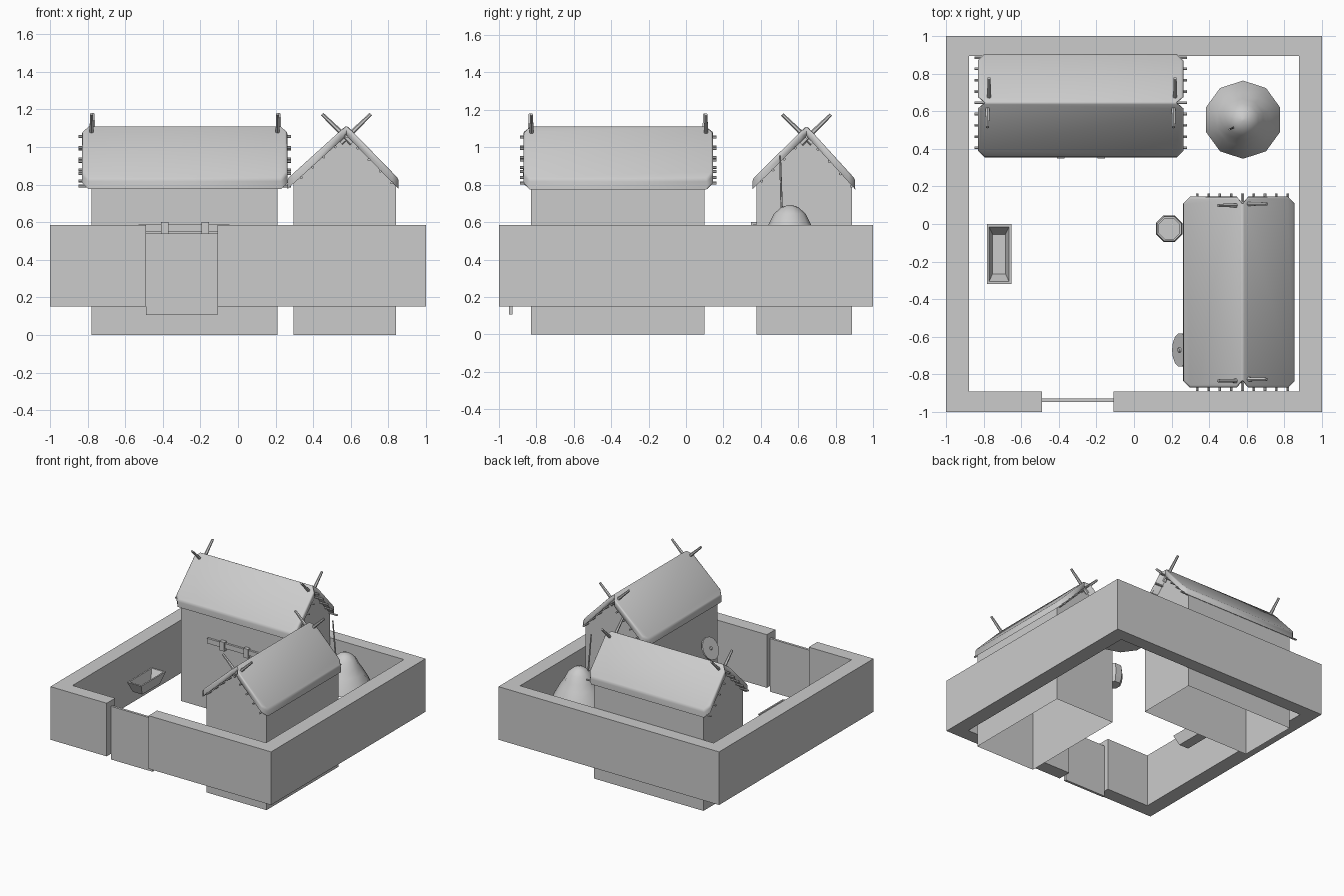
import bpy, bmesh, math
from mathutils import Vector, Matrix

if "Cube" in bpy.data.objects:
    bpy.data.objects.remove(bpy.data.objects["Cube"])


def finish(name, bm, smooth=None):
    bmesh.ops.recalc_face_normals(bm, faces=bm.faces)
    me = bpy.data.meshes.new(name)
    bm.to_mesh(me)
    bm.free()
    ob = bpy.data.objects.new(name, me)
    bpy.context.collection.objects.link(ob)
    if smooth:
        bpy.ops.object.select_all(action='DESELECT')
        ob.select_set(True)
        bpy.context.view_layer.objects.active = ob
        bpy.ops.object.shade_smooth_by_angle(angle=math.radians(smooth))
    return ob


def box(name, x0, x1, y0, y1, z0, z1):
    bm = bmesh.new()
    m = Matrix.Translation(((x0 + x1) / 2, (y0 + y1) / 2, (z0 + z1) / 2)) @ Matrix.Diagonal((x1 - x0, y1 - y0, z1 - z0, 1))
    bmesh.ops.create_cube(bm, size=1, matrix=m)
    return finish(name, bm)


def rod(name, a, b, r1, r2, n=6):
    a, b = Vector(a), Vector(b)
    d = b - a
    bm = bmesh.new()
    m = Matrix.Translation((a + b) / 2) @ d.to_track_quat('Z', 'Y').to_matrix().to_4x4()
    bmesh.ops.create_cone(bm, cap_ends=True, segments=n, radius1=r1, radius2=r2, depth=d.length, matrix=m)
    return finish(name, bm, 50)


def lathe(name, profile, n, cx, cy, smooth=None):
    bm = bmesh.new()
    rings = [[bm.verts.new((cx + r * math.cos(2 * math.pi * (i + .5) / n),
                            cy + r * math.sin(2 * math.pi * (i + .5) / n), z))
              for i in range(n)] for r, z in profile]
    for a, b in zip(rings, rings[1:]):
        for i in range(n):
            bm.faces.new((a[i], a[(i + 1) % n], b[(i + 1) % n], b[i]))
    bm.faces.new(rings[0])
    bm.faces.new(rings[-1])
    return finish(name, bm, smooth)


# perimeter wall with a gap for the gate
bm = bmesh.new()
plan = [(-.49, -1), (-1, -1), (-1, 1), (1, 1), (1, -1), (-.11, -1),
        (-.11, -.89), (.877, -.89), (.877, .895), (-.877, .895), (-.877, -.89), (-.49, -.89)]
lo = [bm.verts.new((x, y, .15)) for x, y in plan]
hi = [bm.verts.new((x, y, .585)) for x, y in plan]
for i in range(12):
    j = (i + 1) % 12
    bm.faces.new((lo[i], lo[j], hi[j], hi[i]))
for i in range(5):
    for ring in (lo, hi):
        bm.faces.new((ring[i], ring[i + 1], ring[10 - i], ring[11 - i]))
finish("courtyard_wall", bm)
box("gate", -.49, -.11, -.947, -.927, .105, .54)


# house built along u, with the ridge at v = 0; place() maps to the world
def house(name, place, wall_u, wall_v, roof_u, roof_v, horn_u):
    u0, u1 = roof_u
    wl, wr = roof_v

    def height(v):
        return 1.115 - .285 * abs(v) / (wl if v < 0 else wr)

    # open-bottomed gabled wall shell
    bm = bmesh.new()
    a, b = wall_v
    prof = [(a, 0), (a, height(a) - .045), (0, 1.065), (b, height(b) - .045), (b, 0)]
    ends = [[bm.verts.new(place(u, v, z)) for v, z in prof] for u in wall_u]
    for e in ends:
        bm.faces.new(e)
    for i in (0, 3):
        bm.faces.new((ends[0][i], ends[0][i + 1], ends[1][i + 1], ends[1][i]))
    finish(name + "_walls", bm)

    # thatched roof: two slabs with chamfered ends
    bm = bmesh.new()
    c = .035
    plan = [(u0 + c, 0), (u0, .03), (u0, wr - c), (u0 + c, wr), (u1 - c, wr), (u1, wr - c), (u1, .03),
            (u1 - c, 0), (u1, -.03), (u1, c - wl), (u1 - c, -wl), (u0 + c, -wl), (u0, c - wl), (u0, -.03)]
    top = [bm.verts.new(place(u, v, height(v))) for u, v in plan]
    low = [bm.verts.new(place(u, v, height(v) - .055)) for u, v in plan]
    for ring in (top, low):
        bm.faces.new(ring[:8])
        bm.faces.new(ring[7:] + ring[:1])
    sides = [bm.faces.new((top[i], top[i - 1], low[i - 1], low[i])) for i in range(14)]
    rim = [top[i].link_edges for i in range(14)]
    edges = [e for e in bm.edges if e.verts[0] in top and e.verts[1] in top]
    bmesh.ops.recalc_face_normals(bm, faces=bm.faces)
    bmesh.ops.bevel(bm, geom=edges, offset=.012, segments=2, profile=.5, affect='EDGES')
    finish(name + "_roof", bm, 60)

    # purlin poles poking out of both gables
    for k in range(-4, 5):
        v = .06 * k
        z = height(v) - .06
        rod(name + "_purlin", place(u0 - .018, v, z), place(u1 + .018, v, z), .008, .008)
    # crossed gable horns
    for u in horn_u:
        for s in (-1, 1):
            rod(name + "_horn", place(u + s * .004, -s * .03, 1.02), place(u + s * .004, s * .13, 1.175), .015, .009)


house("long_house", lambda u, v, z: (u, .645 + v, z), (-.78, .21), (-.267, .243),
      (-.83, .263), (.29, .26), (-.775, .215))
house("side_house", lambda u, v, z: (.577 + v, u, z), (-.83, .10), (-.282, .263),
      (-.87, .145), (.315, .278), (-.83, .103))

# bar held by two brackets on the long house
box("door_bar", -.53, -.045, .357, .374, .547, .588)
for x in (-.39, -.175):
    box("bar_bracket", x - .02, x + .02, .348, .38, .525, .60)

# haystack with a stick in it
lathe("haystack", [(.208, .42), (.185, .47), (.145, .54), (.112, .59), (.085, .645), (.045, .68), (.008, .692)],
      10, .58, .555, 60)
rod("hay_stick", (.535, .515, .55), (.507, .503, .955), .007, .005)

# open barrel
lathe("barrel", [(.058, .42), (.073, .46), (.077, .51), (.07, .57), (.06, .57), (.06, .55)], 8, .187, -.025)

# wheel leaning on the side house
lean = Matrix.Rotation(math.radians(28), 3, 'Y')
axis = lean @ Vector((-1, 0, 0))
hub = Vector((.25, -.67, .46))
rod("leaning_wheel", hub - axis * .006, hub + axis * .006, .09, .09, 14)
rod("wheel_hub", hub, hub + axis * .016, .016, .012, 8)

# tapered feeding trough
bm = bmesh.new()
cx, cy = -.718, -.16
rings = [[bm.verts.new((cx + sx * hx, cy + sy * hy, z)) for sx, sy in ((-1, -1), (1, -1), (1, 1), (-1, 1))]
         for hx, hy, z in ((.042, .115, .33), (.065, .16, .42), (.053, .145, .42), (.034, .105, .345))]
for a, b in zip(rings, rings[1:]):
    for i in range(4):
        bm.faces.new((a[i], a[(i + 1) % 4], b[(i + 1) % 4], b[i]))
bm.faces.new(rings[0])
bm.faces.new(rings[-1])
finish("trough", bm)
